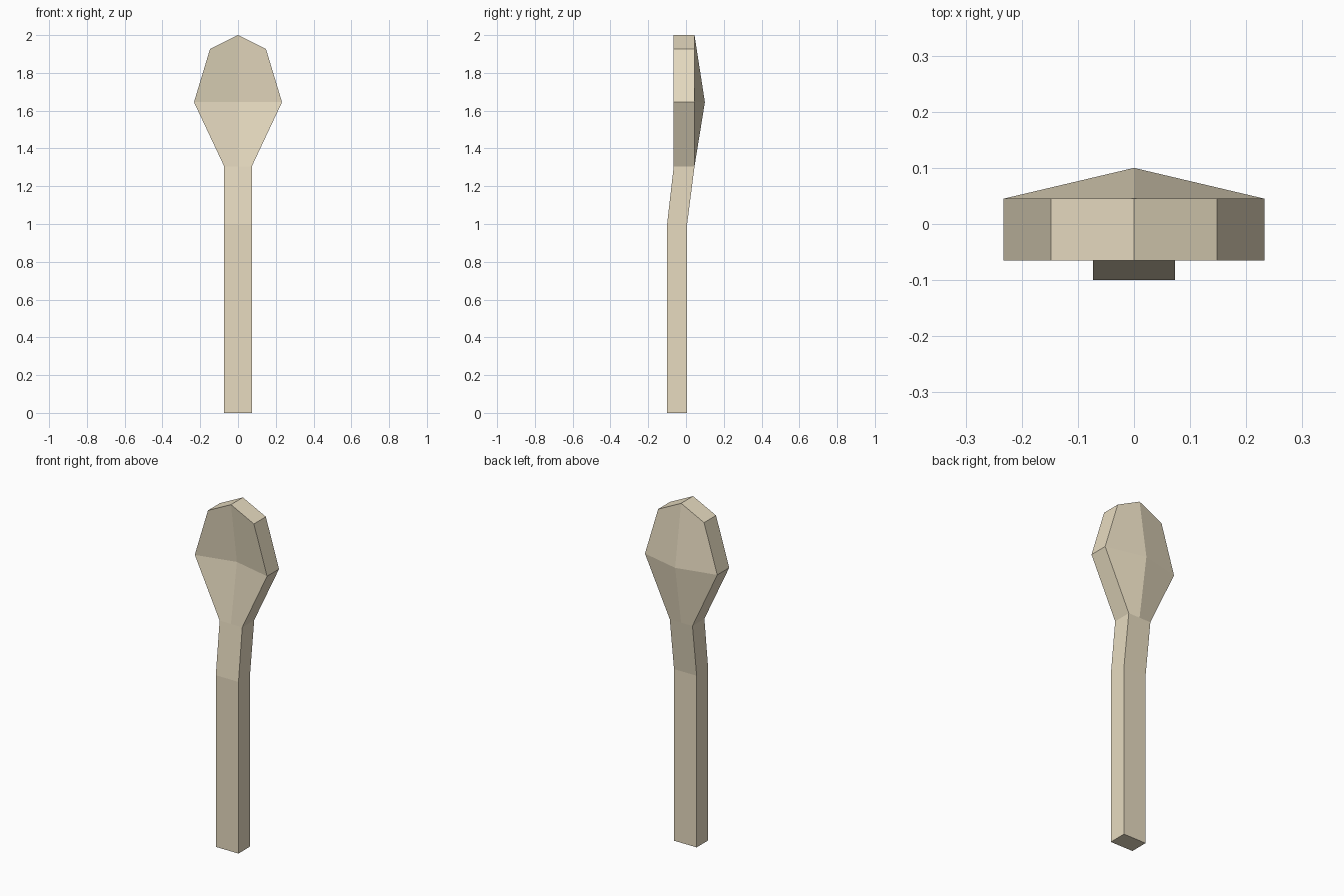
import bpy

if "Cube" in bpy.data.objects:
    bpy.data.objects.remove(bpy.data.objects["Cube"])

# Rows of the right half: (edge x, edge z, centre z, front y at edge, front y at centre, thickness)
rows = [
    (0.073, 0.0,   0.0,   -0.10,  -0.10,  0.106),   # handle end
    (0.073, 1.0,   1.0,   -0.10,  -0.10,  0.106),   # bend of the neck
    (0.073, 1.305, 1.305, -0.065, -0.065, 0.11),    # start of the bowl
    (0.233, 1.645, 1.645, -0.065, -0.01,  0.11),    # widest point, dished centre
    (0.148, 1.927, 2.0,   -0.065, -0.065, 0.11),    # tip
]

# Each row gives centre front, edge front, centre back, edge back
verts = []
for x, ze, zc, ye, yc, t in rows:
    verts += [(0, yc, zc), (x, ye, ze), (0, yc + t, zc), (x, ye + t, ze)]

# Front and back skins
faces = []
for i in range(len(rows) - 1):
    a, b = 4 * i, 4 * (i + 1)
    faces.append((a, a + 1, b + 1, b))
    faces.append((b + 2, b + 3, a + 3, a + 2))

# Rim around the outline, from the handle end up to the tip
last = 4 * (len(rows) - 1)
outline = [0] + [4 * i + 1 for i in range(len(rows))] + [last]
for p, q in zip(outline, outline[1:]):
    faces.append((p, p + 2, q + 2, q))

mesh = bpy.data.meshes.new("wooden_spoon")
mesh.from_pydata(verts, [], faces)
mesh.update()
spoon = bpy.data.objects.new("wooden_spoon", mesh)
bpy.context.collection.objects.link(spoon)

# Mirror to the left half
mirror = spoon.modifiers.new("mirror", 'MIRROR')
mirror.use_axis[0] = True
mirror.use_clip = True

# Pale wood
wood = bpy.data.materials.new("pale_wood")
wood.diffuse_color = (0.80, 0.71, 0.53, 1)
wood.use_nodes = True
wood.node_tree.nodes["Principled BSDF"].inputs["Base Color"].default_value = wood.diffuse_color
mesh.materials.append(wood)
